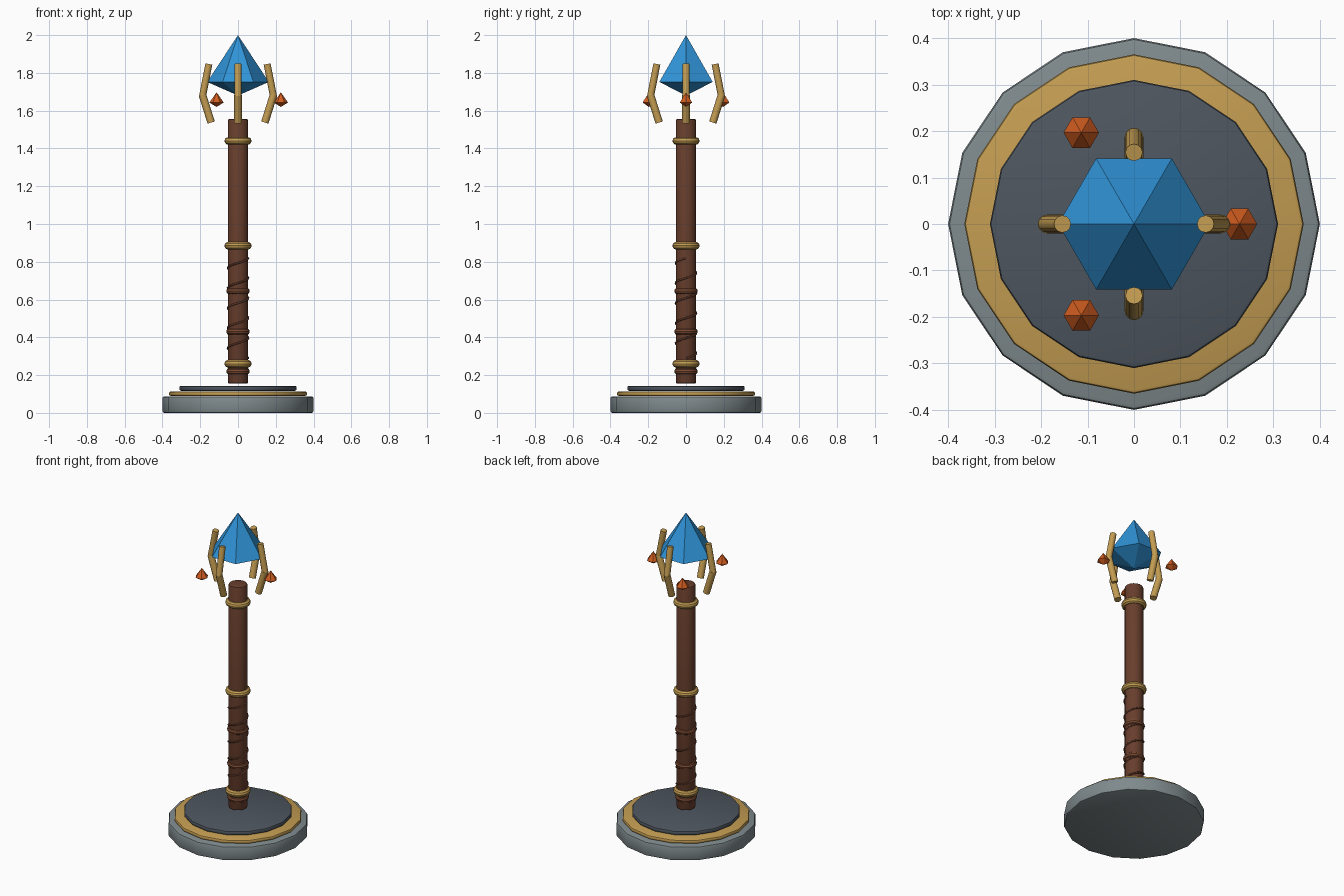
import bpy, math
from mathutils import Vector

if "Cube" in bpy.data.objects:
    bpy.data.objects.remove(bpy.data.objects["Cube"])


def material(name, r, g, b):
    m = bpy.data.materials.new(name)
    lin = [(c / 255 / 12.92) if c < 11 else ((c / 255 + 0.055) / 1.055) ** 2.4 for c in (r, g, b)]
    m.diffuse_color = (*lin, 1)
    m.use_nodes = True
    m.node_tree.nodes["Principled BSDF"].inputs["Base Color"].default_value = m.diffuse_color
    return m


STONE = material("grey stone", 127, 138, 141)
SLATE = material("dark slate", 78, 86, 95)
GOLD = material("old gold", 196, 157, 82)
WOOD = material("dark wood", 104, 62, 44)
LEATHER = material("brown leather", 124, 74, 50)
BLUE = material("blue crystal", 48, 148, 216)
ORANGE = material("orange shard", 210, 93, 32)


def finish(name, mat, smooth=True):
    ob = bpy.context.object
    ob.name = name
    ob.data.materials.append(mat)
    if smooth:
        bpy.ops.object.shade_smooth_by_angle(angle=math.radians(35))
    return ob


def disc(name, mat, radius, z0, z1, sides, bevel):
    bpy.ops.mesh.primitive_cylinder_add(vertices=sides, radius=radius, depth=z1 - z0,
                                        location=(0, 0, (z0 + z1) / 2))
    ob = bpy.context.object
    mod = ob.modifiers.new("rounded_rim", 'BEVEL')
    mod.width, mod.segments, mod.limit_method = bevel, 2, 'ANGLE'
    mod.angle_limit = math.radians(40)
    bpy.ops.object.modifier_apply(modifier=mod.name)
    return finish(name, mat)


def ring(name, mat, major, minor, z):
    bpy.ops.mesh.primitive_torus_add(major_radius=major, minor_radius=minor, major_segments=24,
                                     minor_segments=10, location=(0, 0, z))
    return finish(name, mat)


def rod(name, mat, a, b, radius):
    a, b = Vector(a), Vector(b)
    bpy.ops.mesh.primitive_cylinder_add(vertices=12, radius=radius, depth=(b - a).length,
                                        location=(a + b) / 2)
    bpy.context.object.rotation_euler = (b - a).to_track_quat('Z', 'Y').to_euler()
    return finish(name, mat)


def gem(name, mat, x, y, radius, bottom, girdle, top):
    # six-sided double pyramid
    verts = [(x + radius * math.cos(i * math.pi / 3), y + radius * math.sin(i * math.pi / 3), girdle)
             for i in range(6)] + [(x, y, top), (x, y, bottom)]
    faces = []
    for i in range(6):
        j = (i + 1) % 6
        faces += [(i, j, 6), (j, i, 7)]
    me = bpy.data.meshes.new(name)
    me.from_pydata(verts, [], faces)
    me.materials.append(mat)
    bpy.context.collection.objects.link(bpy.data.objects.new(name, me))


# Stepped base
disc("base_stone", STONE, 0.40, 0.0, 0.087, 16, 0.01)
disc("base_gold_step", GOLD, 0.365, 0.09, 0.113, 16, 0.008)
disc("base_slate_top", SLATE, 0.31, 0.117, 0.143, 16, 0.008)

# Shaft with gold collars and leather bands
disc("shaft", WOOD, 0.054, 0.155, 1.555, 16, 0.008)
for z in (0.26, 0.885, 1.44):
    ring("gold_collar", GOLD, 0.052, 0.02, z)
for z in (0.22, 0.43, 0.645):
    ring("leather_band", LEATHER, 0.044, 0.018, z)

# Spiral cord around the grip
cu = bpy.data.curves.new("grip_cord", 'CURVE')
cu.dimensions = '3D'
cu.bevel_depth, cu.bevel_resolution = 0.005, 1
sp = cu.splines.new('POLY')
STEPS, TURNS = 120, 5
sp.points.add(STEPS)
for i, p in enumerate(sp.points):
    t = i / STEPS
    a = 2 * math.pi * TURNS * t
    p.co = (0.055 * math.cos(a), 0.055 * math.sin(a), 0.29 + 0.53 * t, 1)
cu.materials.append(WOOD)
bpy.context.collection.objects.link(bpy.data.objects.new("grip_cord", cu))

# Four jointed claws around the crystal
for k in range(4):
    c, s = round(math.cos(k * math.pi / 2)), round(math.sin(k * math.pi / 2))
    low, mid, tip = [(c * r, s * r, z) for r, z in ((0.142, 1.537), (0.188, 1.683), (0.154, 1.847))]
    rod("claw_lower", GOLD, low, mid, 0.02)
    rod("claw_upper", GOLD, (c * 0.188, s * 0.188, 1.675), tip, 0.0185)

# Large crystal and three floating shards
gem("crystal", BLUE, 0, 0, 0.163, 1.68, 1.752, 2.0)
for k in range(3):
    a = k * 2 * math.pi / 3
    gem("shard", ORANGE, 0.227 * math.cos(a), 0.227 * math.sin(a), 0.038, 1.62, 1.643, 1.697)
